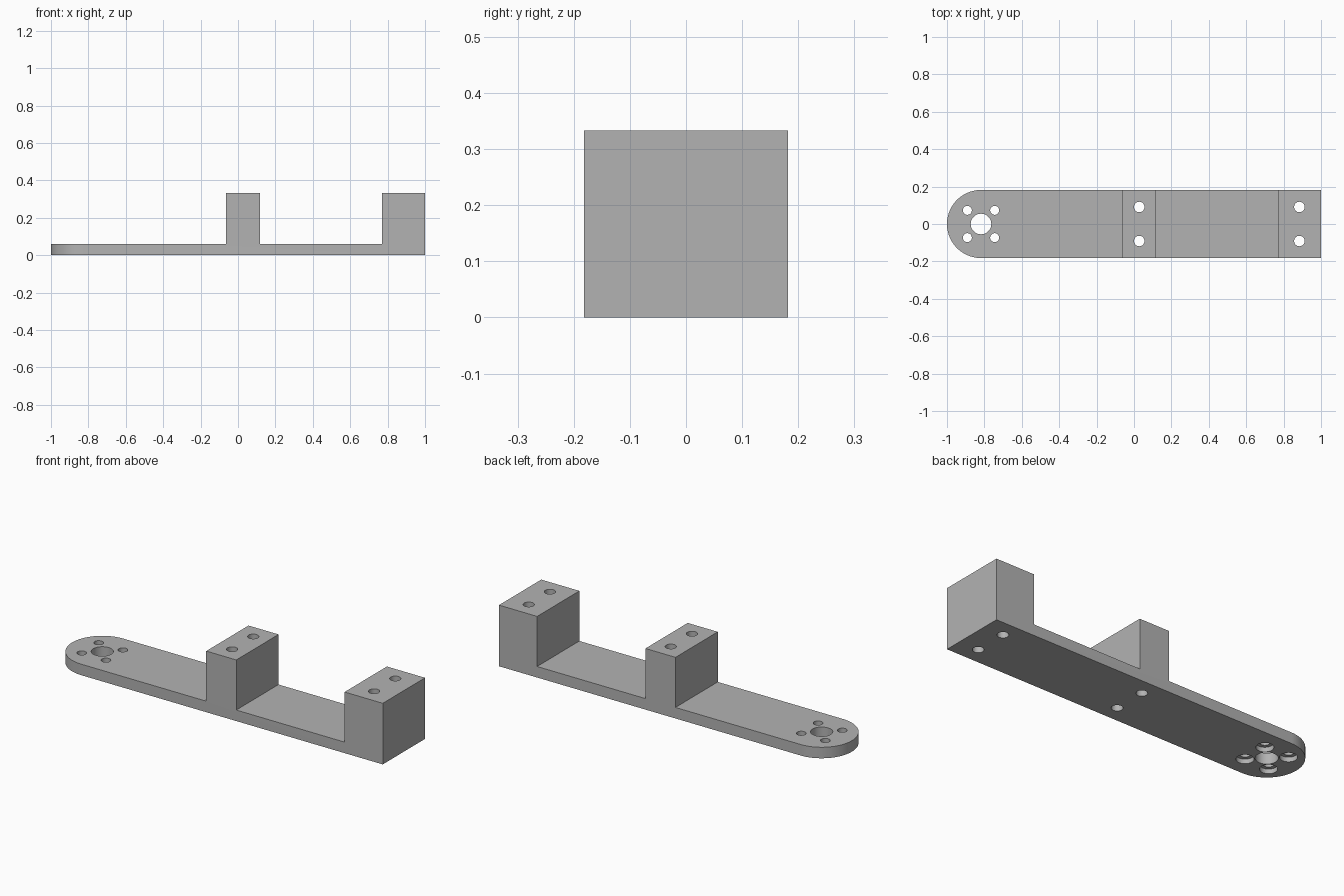
import bpy, bmesh, math

cube = bpy.data.objects.get("Cube")
if cube:
    bpy.data.objects.remove(cube, do_unlink=True)

HALF_W = 0.182          # half the arm's width, also the radius of its round end
PLATE, TOP = 0.06, 0.333
END_X = HALF_W - 1      # centre of the round end

grey = bpy.data.materials.new("grey")
grey.use_nodes = True
color = (0.45, 0.45, 0.45, 1)
grey.diffuse_color = color
grey.node_tree.nodes["Principled BSDF"].inputs["Base Color"].default_value = color


def prism(name, points, offset):
    """Close a polygon and extrude it along the offset."""
    bm = bmesh.new()
    face = bm.faces.new([bm.verts.new(p) for p in points])
    new = bmesh.ops.extrude_face_region(bm, geom=[face])["geom"]
    bmesh.ops.translate(bm, vec=offset,
                        verts=[v for v in new if isinstance(v, bmesh.types.BMVert)])
    bmesh.ops.recalc_face_normals(bm, faces=bm.faces)
    mesh = bpy.data.meshes.new(name)
    bm.to_mesh(mesh)
    bm.free()
    obj = bpy.data.objects.new(name, mesh)
    bpy.context.collection.objects.link(obj)
    mesh.materials.append(grey)
    return obj


def arc(x, y, z, r, start, end, steps):
    angles = [start + (end - start) * i / steps for i in range(steps + 1)]
    return [(x + r * math.cos(a), y + r * math.sin(a), z) for a in angles]


def cut(target, tool, operation):
    mod = target.modifiers.new(tool.name, "BOOLEAN")
    mod.operation, mod.solver, mod.object = operation, "EXACT", tool
    bpy.context.view_layer.objects.active = target
    bpy.ops.object.modifier_apply(modifier=mod.name)
    bpy.data.objects.remove(tool, do_unlink=True)


def drill(target, x, y, r, top=0.5):
    circle = arc(x, y, -0.1, r, 0, math.tau, 40)[:-1]
    cut(target, prism("drill", circle, (0, 0, top + 0.1)), "DIFFERENCE")


# Side profile: thin plate with a middle block and an end block
profile = [(-1.2, 0), (1, 0), (1, TOP), (0.77, TOP), (0.77, PLATE),
           (0.117, PLATE), (0.117, TOP), (-0.064, TOP), (-0.064, PLATE), (-1.2, PLATE)]
arm = prism("bracket_arm", [(x, -0.3, z) for x, z in profile], (0, 0.6, 0))

# Plan outline: straight sides and a round end
outline = arc(END_X, 0, -0.1, HALF_W, math.pi / 2, 1.5 * math.pi, 48)
outline += [(1.2, -HALF_W, -0.1), (1.2, HALF_W, -0.1)]
cut(arm, prism("outline", outline, (0, 0, 0.7)), "INTERSECT")

# Shaft hole, with four screw holes around it recessed from below
drill(arm, END_X, 0, 0.055)
for sx in (-1, 1):
    for sy in (-1, 1):
        x, y = END_X + sx * 0.073, sy * 0.073
        drill(arm, x, y, 0.024)
        drill(arm, x, y, 0.043, top=0.025)

# Two bolt holes down through each block
for x in (0.028, 0.884):
    for y in (-0.091, 0.091):
        drill(arm, x, y, 0.028)

bpy.ops.object.select_all(action="DESELECT")
arm.select_set(True)
bpy.context.view_layer.objects.active = arm
bpy.ops.object.shade_smooth_by_angle(angle=math.radians(30))
